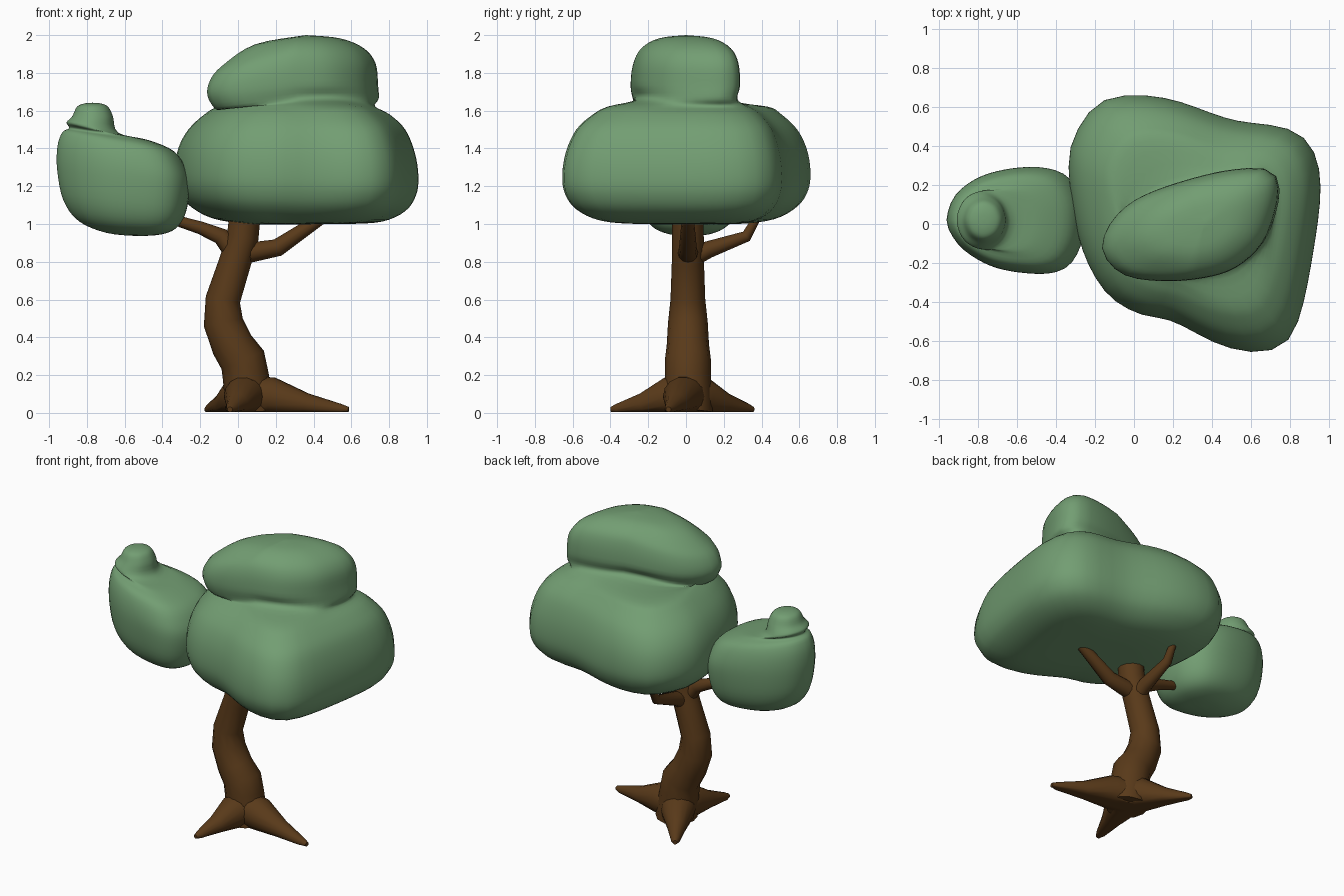
import bpy, bmesh, math
from mathutils import Vector

if "Cube" in bpy.data.objects:
    bpy.data.objects.remove(bpy.data.objects["Cube"])

N = 48  # points around each foliage ring


def material(name, rgb):
    m = bpy.data.materials.new(name)
    m.diffuse_color = (*rgb, 1)
    m.use_nodes = True
    m.node_tree.nodes["Principled BSDF"].inputs["Base Color"].default_value = m.diffuse_color
    return m


GREEN = material("leaf_green", (0.17, 0.34, 0.17))
BROWN = material("bark_brown", (0.10, 0.042, 0.01))


def make(name, rings, mat, angle):
    """Skin a stack of equal-length rings into a closed smooth object."""
    bm = bmesh.new()
    rows = [[bm.verts.new(p) for p in r] for r in rings]
    n = len(rows[0])
    for a, b in zip(rows, rows[1:]):
        for i in range(n):
            j = (i + 1) % n
            bm.faces.new((a[i], a[j], b[j], b[i]))
    bm.faces.new(rows[0][::-1])
    bm.faces.new(rows[-1])
    bmesh.ops.remove_doubles(bm, verts=bm.verts, dist=0.0005)
    bmesh.ops.recalc_face_normals(bm, faces=bm.faces)
    me = bpy.data.meshes.new(name)
    bm.to_mesh(me)
    bm.free()
    ob = bpy.data.objects.new(name, me)
    bpy.context.collection.objects.link(ob)
    me.materials.append(mat)
    bpy.ops.object.select_all(action='DESELECT')
    ob.select_set(True)
    bpy.context.view_layer.objects.active = ob
    bpy.ops.object.shade_smooth_by_angle(angle=math.radians(angle))
    return ob


def catmull(a, b, c, d, t):
    return 0.5 * (2 * b + (c - a) * t + (2 * a - 5 * b + 4 * c - d) * t * t
                  + (3 * b - a - 3 * c + d) * t ** 3)


def outline(centre, pts):
    """Closed smooth outline, resampled at even angles about its centre."""
    c = Vector(centre)
    p = [Vector(q) - c for q in pts]
    k = len(p)
    dense = [catmull(p[i - 1], p[i], p[(i + 1) % k], p[(i + 2) % k], t / 12)
             for i in range(k) for t in range(12)]
    polar = sorted((math.atan2(q.y, q.x), q.length) for q in dense)
    polar = ([(polar[-1][0] - math.tau, polar[-1][1])] + polar
             + [(polar[0][0] + math.tau, polar[0][1])])
    out = []
    for i in range(N):
        a = -math.pi + math.tau * i / N
        for (a0, r0), (a1, r1) in zip(polar, polar[1:]):
            if a0 <= a <= a1:
                r = r0 + (r1 - r0) * (a - a0) / max(a1 - a0, 1e-9)
                break
        out.append(Vector((r * math.cos(a), r * math.sin(a))))
    return c, out


def foliage(name, keys):
    """keys: (outline, scale, height, tilt along x, shift in x).
    A positive tilt only lowers the left half."""
    key_rings = []
    for (c, pts), s, z, tilt, dx in keys:
        key_rings.append([Vector((c.x + dx + p.x * s, c.y + p.y * s,
                                  z + tilt * s * (min(p.x, 0) if tilt > 0 else p.x)))
                          for p in pts])
    m = len(key_rings)
    rings = []
    for i in range(m - 1):
        q = [key_rings[max(0, min(m - 1, i + d))] for d in (-1, 0, 1, 2)]
        for t in range(4):
            rings.append([catmull(*(r[j] for r in q), t / 4) for j in range(N)])
    rings.append(key_rings[-1])
    make(name, rings, GREEN, 80)


def tube(name, path, ref, sides=12, floor=False):
    """path: (x, y, z, radius)."""
    pts = [Vector(p[:3]) for p in path]
    rings = []
    for i, p in enumerate(pts):
        t = (pts[min(i + 1, len(pts) - 1)] - pts[max(i - 1, 0)]).normalized()
        u = t.cross(Vector(ref)).normalized()
        v = u.cross(t)
        ring = []
        for k in range(sides):
            a = math.tau * k / sides
            q = p + (u * math.cos(a) + v * math.sin(a)) * path[i][3]
            if floor:
                q.z = max(q.z, 0.005)
            ring.append(q)
        rings.append(ring)
    make(name, rings, BROWN, 50)


# Main canopy with its leaf-shaped upper tier
A = outline((0.32, 0.02), [(-0.335, 0.3), (-0.28, 0.5), (-0.16, 0.63), (0.02, 0.66), (0.22, 0.63),
                           (0.5, 0.535), (0.78, 0.49), (0.91, 0.39), (0.955, 0.2), (0.925, -0.1),
                           (0.85, -0.47), (0.76, -0.62), (0.6, -0.655), (0.42, -0.61),
                           (0.2, -0.5), (0, -0.45), (-0.16, -0.33), (-0.28, -0.08)])
B = outline((0.3, 0.0), [(-0.16, -0.09), (-0.1, 0.03), (0.02, 0.13), (0.22, 0.21), (0.48, 0.275),
                         (0.68, 0.28), (0.74, 0.2), (0.72, 0.05), (0.65, -0.11), (0.5, -0.235),
                         (0.3, -0.285), (0.1, -0.29), (-0.05, -0.26), (-0.14, -0.18)])
foliage("main_canopy", [
    (A, 0, 1.0, 0, 0), (A, .4, 1.0, 0, 0), (A, .7, 1.022, -.02, 0), (A, .89, 1.085, -.03, 0),
    (A, .98, 1.17, -.03, 0), (A, 1, 1.27, -.03, 0), (A, .97, 1.39, -.02, 0), (A, .89, 1.5, 0, 0),
    (A, .76, 1.58, 0, 0), (A, .64, 1.622, 0, 0),
    (B, .95, 1.662, .13, .025), (B, 1, 1.735, .12, 0), (B, .97, 1.85, .2, 0),
    (B, .83, 1.93, .24, 0), (B, .5, 1.983, .14, .02), (B, 0, 2.0, 0, .06)])

# Smaller side canopy with its knob
C = outline((-0.6, 0.02), [(-0.955, 0.04), (-0.91, 0.15), (-0.8, 0.235), (-0.65, 0.28),
                           (-0.48, 0.29), (-0.35, 0.25), (-0.27, 0.14), (-0.255, 0),
                           (-0.28, -0.13), (-0.35, -0.225), (-0.48, -0.255), (-0.7, -0.225),
                           (-0.86, -0.14), (-0.94, -0.04)])
D = outline((-0.77, 0.02), [(-0.77 + 0.11 * math.cos(i * math.pi / 4),
                             0.02 + 0.12 * math.sin(i * math.pi / 4)) for i in range(8)])
foliage("side_canopy", [
    (C, 0, .936, 0, .07), (C, .4, .948, -.03, .05), (C, .73, .995, -.07, .02),
    (C, .92, 1.09, -.1, .005), (C, 1, 1.24, -.12, 0), (C, .97, 1.35, -.17, -.01),
    (C, .84, 1.435, -.17, -.03), (C, .6, 1.475, -.15, -.08), (D, 1.25, 1.51, -.2, 0),
    (D, .98, 1.57, 0, 0), (D, .75, 1.62, 0, 0), (D, .4, 1.638, 0, 0), (D, 0, 1.642, 0, 0)])

# Curved trunk
tube("trunk", [(0.065, 0.01, 0, .13), (0.04, 0.01, .2, .122), (0.025, 0.01, .28, .122),
               (-0.03, 0.01, .36, .112), (-0.078, 0.01, .48, .105), (-0.08, 0.01, .6, .092),
               (-0.015, 0.01, .8, .085), (0.025, 0.01, .93, .084), (0.037, 0.01, 1.05, .083)],
     (0, 1, 0), floor=True)

# Branches
tube("left_branch", [(0, .01, .82, .055), (-.09, .01, .935, .045), (-.2, .01, .98, .034),
                     (-.38, .01, 1.035, .025)], (0, 1, 0))
tube("right_branch", [(-.02, .01, .84, .055), (.07, .01, .85, .053), (.21, .01, .875, .047),
                      (.44, .01, 1.03, .032)], (0, 1, 0))
tube("back_branch", [(0, .03, .82, .05), (0, .12, .865, .045), (0, .32, .935, .03),
                     (0, .385, 1.05, .02)], (1, 0, 0))

# Flared roots, flat on the ground
for name, tip in (("right_root", (.57, -.09)), ("front_root", (-.04, -.385)),
                  ("back_root", (-.16, .345))):
    base, end = Vector((.05, .005)), Vector(tip)
    path = []
    for f, z, r in ((0, .09, .11), (.25, .085, .105), (.6, .045, .06),
                    (.95, .02, .028), (1.03, .018, .014)):
        p = base.lerp(end, f)
        path.append((p.x, p.y, z, r))
    tube(name, path, (0, 0, 1), 14, True)
